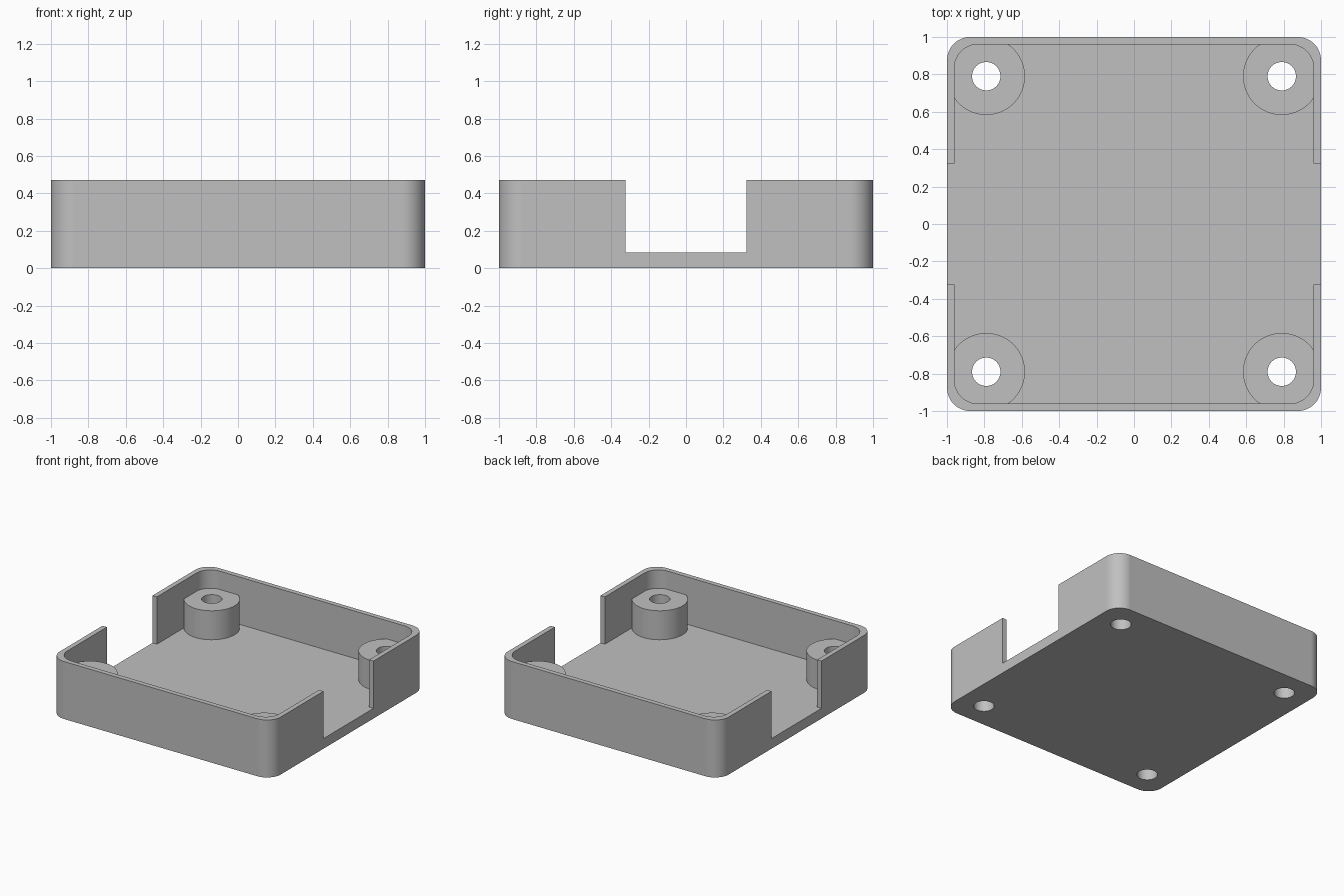
import bpy
import bmesh
from math import cos, sin, pi, radians

cube = bpy.data.objects.get("Cube")
if cube:
    bpy.data.objects.remove(cube, do_unlink=True)

HEIGHT, FLOOR, BOSS_TOP = 0.47, 0.083, 0.32
WALL, CORNER = 0.04, 0.125
HOLE_POS, BOSS_R, HOLE_R = 0.79, 0.207, 0.076
NOTCH = 0.323


def prism(name, outline, z0, z1):
    """Extrude a closed xy outline from z0 to z1."""
    bm = bmesh.new()
    base = bm.faces.new([bm.verts.new((x, y, z0)) for x, y in outline])
    top = bmesh.ops.extrude_face_region(bm, geom=[base])["geom"]
    verts = [g for g in top if isinstance(g, bmesh.types.BMVert)]
    bmesh.ops.translate(bm, verts=verts, vec=(0, 0, z1 - z0))
    bmesh.ops.recalc_face_normals(bm, faces=bm.faces)
    mesh = bpy.data.meshes.new(name)
    bm.to_mesh(mesh)
    bm.free()
    obj = bpy.data.objects.new(name, mesh)
    bpy.context.collection.objects.link(obj)
    return obj


def rounded_square(half, radius, steps=12):
    c = half - radius
    points = []
    for quarter, (sx, sy) in enumerate([(1, 1), (-1, 1), (-1, -1), (1, -1)]):
        for i in range(steps + 1):
            a = (quarter + i / steps) * pi / 2
            points.append((sx * c + radius * cos(a), sy * c + radius * sin(a)))
    return points


def circle(cx, cy, r, steps=64):
    return [(cx + r * cos(2 * pi * i / steps), cy + r * sin(2 * pi * i / steps))
            for i in range(steps)]


def combine(target, tool, operation):
    """Apply a boolean and discard the tool."""
    tool.hide_render = True
    mod = target.modifiers.new("cut", "BOOLEAN")
    mod.operation, mod.solver, mod.object = operation, "EXACT", tool
    bpy.context.view_layer.objects.active = target
    bpy.ops.object.modifier_apply(modifier=mod.name)
    bpy.data.objects.remove(tool, do_unlink=True)


corners = [(sx * HOLE_POS, sy * HOLE_POS) for sx in (-1, 1) for sy in (-1, 1)]

# Outer shell
tray = prism("case_tray", rounded_square(1.0, CORNER), 0, HEIGHT)

# Cavity, leaving the four corner screw bosses standing
cavity = prism("cavity_cutter", rounded_square(1.0 - WALL, CORNER), FLOOR, HEIGHT + 0.1)
for x, y in corners:
    combine(cavity, prism("boss", circle(x, y, BOSS_R), 0, BOSS_TOP), "DIFFERENCE")

# Side openings, level with the floor
opening = [(-1.1, -NOTCH), (1.1, -NOTCH), (1.1, NOTCH), (-1.1, NOTCH)]
combine(cavity, prism("opening", opening, FLOOR, HEIGHT + 0.1), "UNION")
combine(tray, cavity, "DIFFERENCE")

# Through holes for screws
for x, y in corners:
    combine(tray, prism("hole", circle(x, y, HOLE_R, 48), -0.1, HEIGHT), "DIFFERENCE")

# Plain grey plastic
grey = bpy.data.materials.new("grey_plastic")
grey.use_nodes = True
colour = (0.53, 0.53, 0.53, 1)
grey.diffuse_color = colour
grey.node_tree.nodes["Principled BSDF"].inputs["Base Color"].default_value = colour
tray.data.materials.clear()
tray.data.materials.append(grey)

# Smooth rounded corners and bosses, crisp edges, flat walls
bpy.ops.object.select_all(action="DESELECT")
tray.select_set(True)
bpy.context.view_layer.objects.active = tray
bpy.ops.object.shade_smooth_by_angle(angle=radians(30))
weighted = tray.modifiers.new("flat_walls", "WEIGHTED_NORMAL")
weighted.keep_sharp = True
